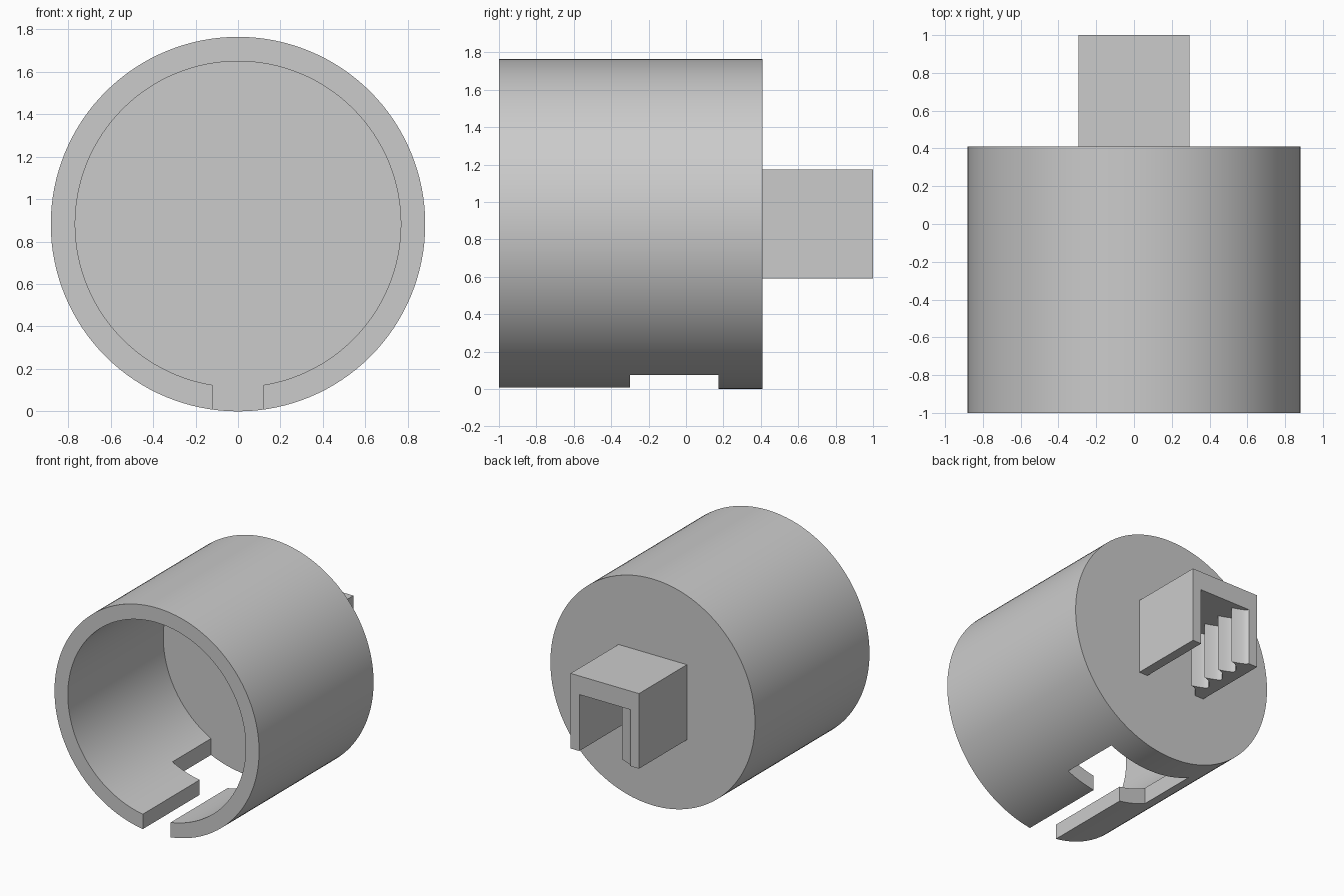
import bpy, bmesh, math
from mathutils import Vector

cube = bpy.data.objects.get("Cube")
if cube:
    bpy.data.objects.remove(cube, do_unlink=True)

grey = bpy.data.materials.new("plain grey")
grey.use_nodes = True
colour = (0.6, 0.6, 0.6, 1)
grey.diffuse_color = colour
grey.node_tree.nodes["Principled BSDF"].inputs["Base Color"].default_value = colour

RADIUS, BORE = 0.882, 0.767
FRONT, FLOOR, BACK, END = -1.0, 0.175, 0.41, 1.0


def prism(name, outline, offset):
    """Extrude a closed outline of 3D points along an offset."""
    bm = bmesh.new()
    face = bm.faces.new([bm.verts.new(p) for p in outline])
    top = bmesh.ops.extrude_face_region(bm, geom=[face])["geom"]
    verts = [v for v in top if isinstance(v, bmesh.types.BMVert)]
    bmesh.ops.translate(bm, verts=verts, vec=Vector(offset))
    bmesh.ops.recalc_face_normals(bm, faces=bm.faces)
    mesh = bpy.data.meshes.new(name)
    bm.to_mesh(mesh)
    bm.free()
    mesh.materials.append(grey)
    obj = bpy.data.objects.new(name, mesh)
    bpy.context.collection.objects.link(obj)
    return obj


def tube(name, radius, y0, y1, sides=128):
    angles = [math.tau * i / sides for i in range(sides)]
    ring = [(radius * math.sin(a), y0, RADIUS - radius * math.cos(a)) for a in angles]
    return prism(name, ring, (0, y1 - y0, 0))


def box(name, half, y0, y1, z0, z1):
    corners = [(-half, y0, z0), (half, y0, z0), (half, y0, z1), (-half, y0, z1)]
    return prism(name, corners, (0, y1 - y0, 0))


def activate(obj):
    bpy.ops.object.select_all(action="DESELECT")
    obj.select_set(True)
    bpy.context.view_layer.objects.active = obj


def cut(obj, cutter):
    cutter.hide_render = True
    activate(obj)
    mod = obj.modifiers.new("cut", "BOOLEAN")
    mod.operation, mod.solver, mod.object = "DIFFERENCE", "EXACT", cutter
    bpy.ops.object.modifier_apply(modifier=mod.name)
    bpy.data.objects.remove(cutter, do_unlink=True)


def smooth(obj):
    activate(obj)
    bpy.ops.object.shade_smooth_by_angle(angle=math.radians(25))


# Round cup, open at the front, with a stepped slot underneath
cup = tube("cup", RADIUS, FRONT, BACK)
cut(cup, tube("bore_cutter", BORE, FRONT - 0.1, FLOOR))
cut(cup, box("narrow_slot_cutter", 0.12, FRONT - 0.1, -0.2, -0.1, 0.4))
cut(cup, box("wide_slot_cutter", 0.355, -0.3, FLOOR, -0.1, 0.4))
smooth(cup)

# Bracket on the back: an upside-down channel
HALF, WALL, ROOF, BASE, TOP = 0.295, 0.075, 1.03, 0.59, 1.175
inner = HALF - WALL
channel = [(-HALF, BASE), (-HALF, TOP), (HALF, TOP), (HALF, BASE),
           (inner, BASE), (inner, ROOF), (-inner, ROOF), (-inner, BASE)]
bracket = prism("bracket", [(x, BACK, z) for x, z in channel], (0, END - BACK, 0))

# Curved gripping teeth along the inside of one bracket wall
TEETH, RISE = 4, 0.112
pitch = (END - BACK) / TEETH
outline = [(-HALF + 0.01, END, BASE)]
for t in range(TEETH):
    start = END - t * pitch
    for i in range(9):                      # concave outward face
        s = i / 8
        outline.append((-inner + RISE * s, start - 0.057 * s ** 0.6, BASE))
    for i in range(1, 8):                   # hollow rear face
        s = i / 8
        outline.append((-inner + RISE * (1 - s), start - 0.057 - (pitch - 0.057) * s ** 2, BASE))
outline += [(-inner, BACK, BASE), (-HALF + 0.01, BACK, BASE)]
smooth(prism("grip_teeth", outline, (0, 0, ROOF - BASE)))
